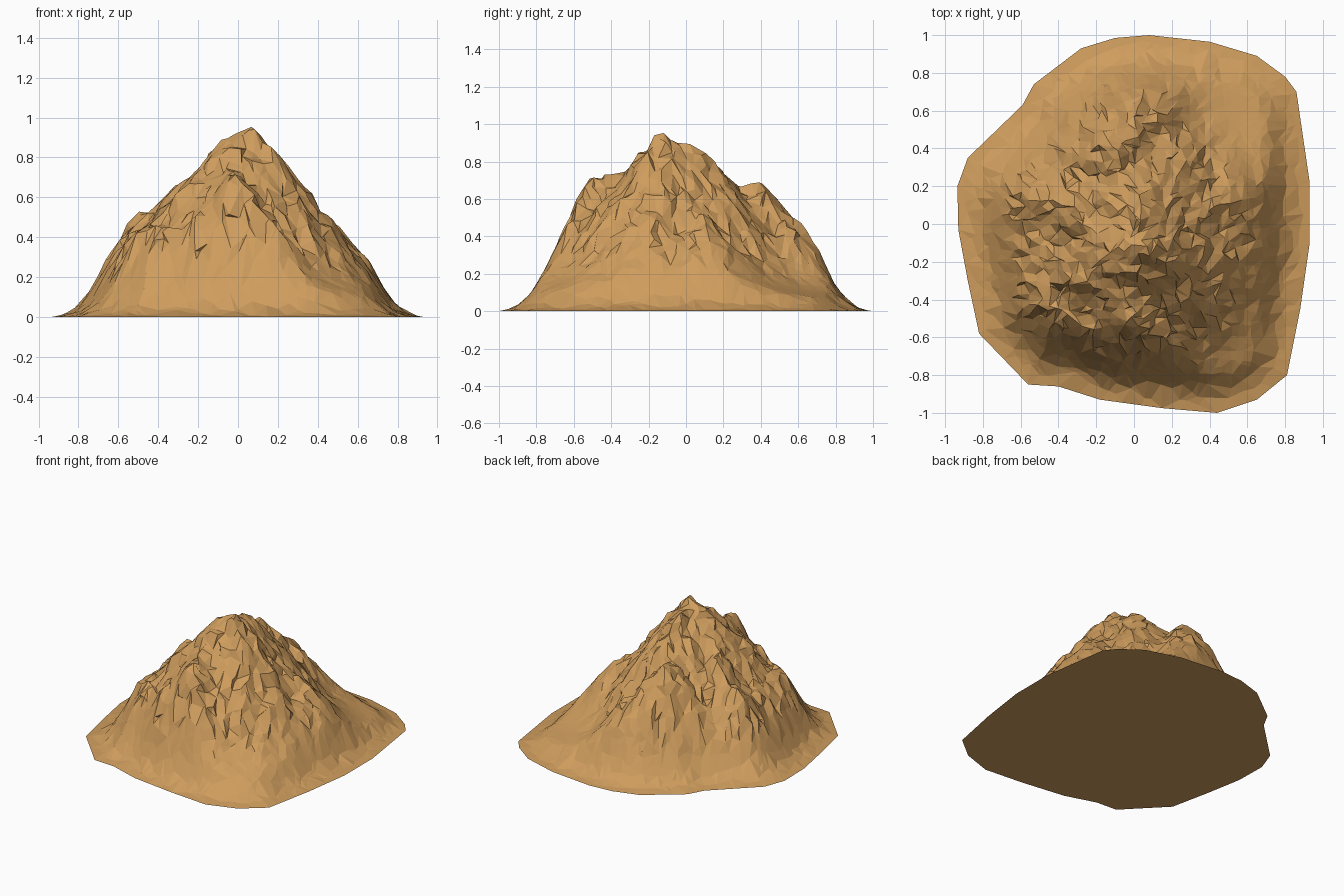
import bpy, bmesh, math, random
from mathutils import Vector, noise
from mathutils.geometry import delaunay_2d_cdt, intersect_point_line

if "Cube" in bpy.data.objects:
    bpy.data.objects.remove(bpy.data.objects["Cube"])

random.seed(4)

# Footprint of the mountain, clockwise from the back
OUTLINE = [Vector(p) for p in [
    (0.08, 1.0), (0.4, 0.965), (0.65, 0.89), (0.8, 0.78), (0.86, 0.7), (0.93, 0.22),
    (0.93, -0.1), (0.88, -0.45), (0.84, -0.65), (0.81, -0.8), (0.65, -0.93), (0.44, -1.0),
    (0.15, -0.975), (-0.18, -0.93), (-0.4, -0.86), (-0.56, -0.85), (-0.82, -0.58),
    (-0.88, -0.3), (-0.93, -0.03), (-0.935, 0.2), (-0.88, 0.35), (-0.59, 0.63),
    (-0.53, 0.74), (-0.28, 0.93), (-0.1, 0.985)]]

# Ridge crests: start and end as (x, y, height)
PEAK = (0.05, -0.13, 0.94)
RIDGES = [
    (PEAK, (-0.06, -0.17, 0.9)),
    (PEAK, (0.02, 0.07, 0.87)),
    ((0.02, 0.07, 0.84), (-0.04, 0.24, 0.66)),
    ((-0.05, 0.26, 0.66), (-0.1, 0.39, 0.69)),
    ((-0.1, 0.39, 0.67), (0.02, 0.52, 0.53)),
    ((0.0, -0.2, 0.84), (-0.01, -0.36, 0.69)),
    ((-0.03, -0.39, 0.71), (-0.03, -0.54, 0.7)),
    ((-0.05, -0.1, 0.88), (-0.25, 0.02, 0.71)),
    ((-0.25, 0.02, 0.69), (-0.36, 0.08, 0.57)),
    ((-0.4, 0.1, 0.52), (-0.48, 0.12, 0.51)),
    ((-0.48, 0.12, 0.49), (-0.56, 0.06, 0.45)),
    ((-0.36, -0.45, 0.47), (-0.47, -0.38, 0.46)),
    ((-0.47, -0.38, 0.42), (-0.53, 0.0, 0.41)),
    ((0.1, 0.0, 0.8), (0.28, 0.08, 0.56)),
    ((0.28, 0.08, 0.55), (0.42, 0.1, 0.52)),
    ((0.42, 0.1, 0.48), (0.56, 0.08, 0.36)),
    ((0.38, -0.35, 0.28), (0.46, -0.5, 0.25)),
]
# Rise of the skirt with distance from the footprint edge
SKIRT = [(0, 0.0), (0.06, 0.01), (0.13, 0.045), (0.2, 0.145), (0.3, 0.33),
         (0.38, 0.49), (0.48, 0.7), (0.65, 0.95), (1.2, 1.5)]


def skirt(d):
    for (a, za), (b, zb) in zip(SKIRT, SKIRT[1:]):
        if d <= b:
            return za + (zb - za) * (d - a) / (b - a)
    return SKIRT[-1][1]


def edge_distance(p):
    best = 9
    for a, b in zip(OUTLINE, OUTLINE[1:] + OUTLINE[:1]):
        q, t = intersect_point_line(p, a, b)
        q = a.lerp(b, min(1, max(0, t)))
        best = min(best, (p - Vector(q[:2])).length)
    return best


def inside(p):
    odd = False
    for a, b in zip(OUTLINE, OUTLINE[1:] + OUTLINE[:1]):
        if (a.y > p.y) != (b.y > p.y) and p.x < a.x + (p.y - a.y) * (b.x - a.x) / (b.y - a.y):
            odd = not odd
    return odd


def crest(p):
    total = 0
    for a, b in RIDGES:
        a, b = Vector(a), Vector(b)
        t = min(1, max(0, intersect_point_line(p, a.xy, b.xy)[1]))
        c = a.lerp(b, t)
        d = (p - c.xy).length
        h = c.z - 1.25 * (math.sqrt(d * d + 0.0016) - 0.04)
        if h < 0.28:                       # slopes flatten toward the foot
            h = 0.28 * math.exp((h - 0.28) / 0.28)
        total += math.exp(45 * h)
    return math.log(total) / 45 - 0.015


def height(p):
    d = edge_distance(p)
    front = max(0, -p.y) * max(0, 1 - abs(p.x + 0.05) / 0.5)   # steeper front face
    a, b = skirt(d * (1 + 0.25 * front)), crest(p)
    k = 0.05
    m = max(0, k - abs(a - b)) / k
    z = max(min(a, b) - m * m * k * 0.25, 0.25 * a)
    # Rocky relief, fading out on the skirt
    rough = min(1, max(0, (z - 0.12) / 0.3))
    v = Vector((p.x, p.y, 0.3))
    z += rough * (0.02 * noise.noise(v * 5) + 0.05 * noise.noise(v * 11)
                  + random.uniform(-0.014, 0.014))
    return max(0.003, z)


# Scattered points: rim first, then a jittered grid finer on the rocky middle
rim = []
for a, b in zip(OUTLINE, OUTLINE[1:] + OUTLINE[:1]):
    n = max(1, round((b - a).length / 0.1))
    rim += [a.lerp(b, i / n) for i in range(n)]
pts = list(rim)
STEP = 0.042
for i in range(-24, 25):
    for j in range(-24, 25):
        p = Vector((i + random.uniform(-.42, .42), j + random.uniform(-.42, .42))) * STEP
        if inside(p):
            d = edge_distance(p)
            if d > 0.025 and random.random() < 0.35 + d * 2.2:
                pts.append(p)

n = len(rim)
loop = [(i, (i + 1) % n) for i in range(n)]
co, _, faces, *_ = delaunay_2d_cdt(pts, loop, [], 1, 1e-5)

# Rock surface and flat underside
bm = bmesh.new()
verts = []
for p in co:
    on_rim = edge_distance(p) < 1e-4
    verts.append(bm.verts.new((p.x, p.y, 0 if on_rim else height(p))))
for f in faces:
    bm.faces.new([verts[i] for i in f])
rim_edges = [e for e in bm.edges if e.is_boundary]
bmesh.ops.holes_fill(bm, edges=rim_edges, sides=0)
bmesh.ops.recalc_face_normals(bm, faces=bm.faces)

# Sideways jitter gives crags and small overhangs on the steep rock
for v in bm.verts:
    r = 0.015 * min(1, max(0, (v.co.z - 0.12) / 0.2))
    v.co.x += random.uniform(-r, r)
    v.co.y += random.uniform(-r, r)

mesh = bpy.data.meshes.new("mountain")
bm.to_mesh(mesh)
bm.free()
mountain = bpy.data.objects.new("mountain", mesh)
bpy.context.collection.objects.link(mountain)

# Sandy rock colour
mat = bpy.data.materials.new("sandy_rock")
mat.diffuse_color = (0.62, 0.335, 0.11, 1)
mat.use_nodes = True
mat.node_tree.nodes["Principled BSDF"].inputs["Base Color"].default_value = mat.diffuse_color
mesh.materials.append(mat)
